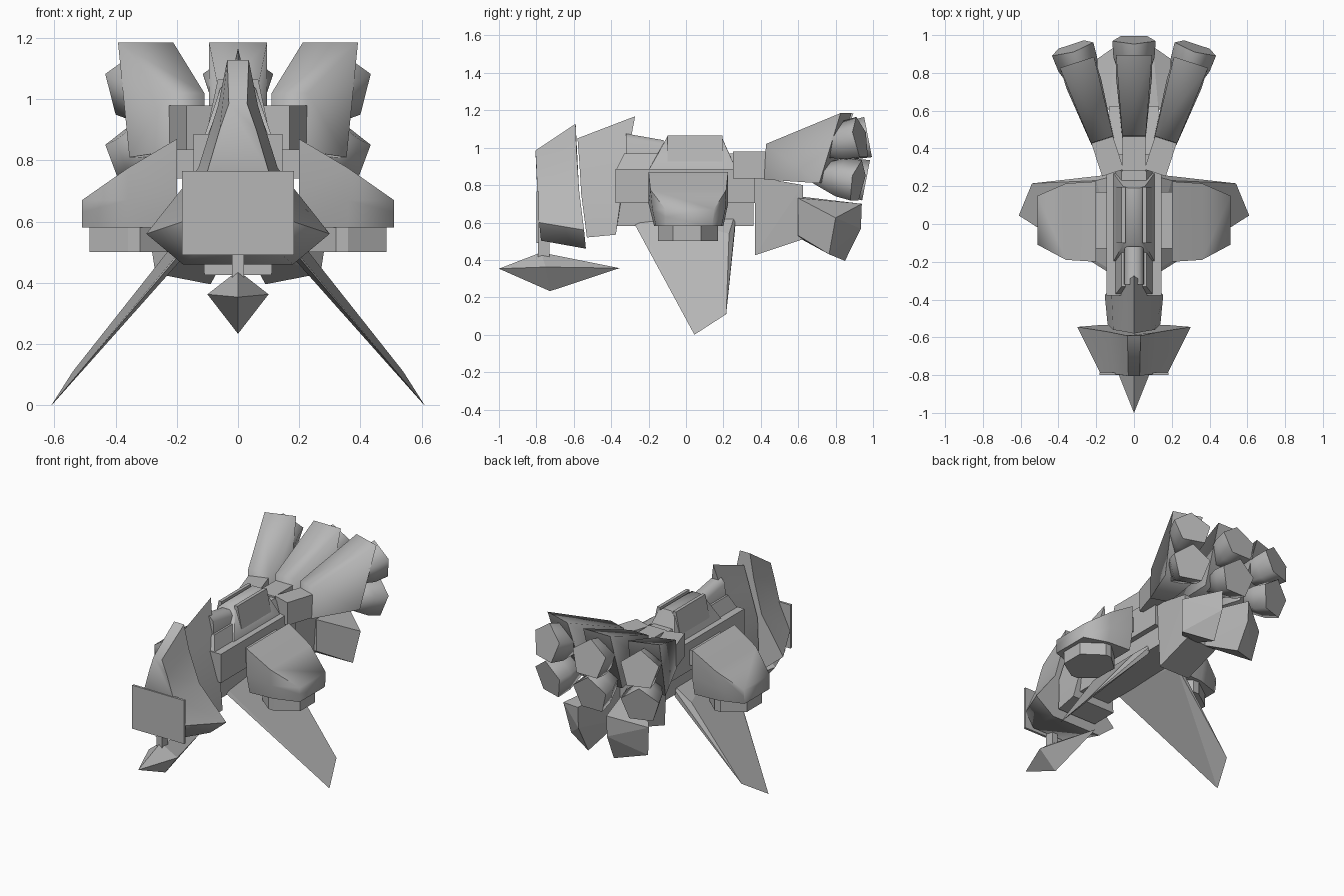
import bpy, bmesh
from math import sin, cos, pi, radians
from mathutils import Vector, Matrix

if "Cube" in bpy.data.objects:
    bpy.data.objects.remove(bpy.data.objects["Cube"])

metal = bpy.data.materials.new("dark_grey")
metal.diffuse_color = (.47, .47, .47, 1)
metal.use_nodes = True
metal.node_tree.nodes["Principled BSDF"].inputs["Base Color"].default_value = metal.diffuse_color


def finish(bm, name, mirror=False, smooth=None, matrix=None):
    if matrix is not None:
        bm.transform(matrix)
    bmesh.ops.recalc_face_normals(bm, faces=bm.faces)
    me = bpy.data.meshes.new(name)
    bm.to_mesh(me)
    bm.free()
    me.materials.append(metal)
    ob = bpy.data.objects.new(name, me)
    bpy.context.collection.objects.link(ob)
    if mirror:
        ob.modifiers.new("Mirror", 'MIRROR').use_mirror_merge = False
    if smooth:
        bpy.ops.object.select_all(action='DESELECT')
        ob.select_set(True)
        bpy.context.view_layer.objects.active = ob
        bpy.ops.object.shade_smooth_by_angle(angle=radians(smooth))
    return ob


def hull(name, pts, **kw):
    bm = bmesh.new()
    for p in pts:
        bm.verts.new(p)
    res = bmesh.ops.convex_hull(bm, input=bm.verts)
    junk = [g for g in res["geom_interior"] if isinstance(g, bmesh.types.BMVert)]
    bmesh.ops.delete(bm, geom=junk, context='VERTS')
    bmesh.ops.dissolve_limit(bm, angle_limit=0.02, verts=bm.verts, edges=bm.edges)
    return finish(bm, name, **kw)


def box(name, x, y, z, **kw):
    return hull(name, [(a, b, c) for a in x for b in y for c in z], **kw)


def loft(name, sections, **kw):
    bm = bmesh.new()
    rings = [[bm.verts.new(p) for p in s] for s in sections]
    n = len(rings[0])
    for a, b in zip(rings, rings[1:]):
        for i in range(n):
            j = (i + 1) % n
            bm.faces.new((a[i], a[j], b[j], b[i]))
    bm.faces.new(rings[0])
    bm.faces.new(rings[-1])
    return finish(bm, name, **kw)


def sym(half):
    # close a half section (x > 0) across the centre plane
    return half + [(-x, y, z) for x, y, z in reversed(half) if x > 0]


# Nose spike and its strut
hull("nose_spike", [(0, -1, .353), (0, -.355, .356), (0, -.775, .44), (0, -.727, .233),
                    (.1, -.75, .362), (-.1, -.75, .362)])
box("spike_strut", (-.02, .02), (-.79, -.73), (.41, .6))

# Head: front plate, front hood and crest behind it
box("front_plate", (-.183, .183), (-.80, -.785), (.49, .765))
loft("front_hood", [
    sym([(.03, -.805, .985), (.06, -.80, .9), (.1, -.795, .765), (.18, -.785, .6), (.13, -.775, .503)]),
    sym([(.035, -.59, 1.128), (.065, -.585, .98), (.13, -.572, .775), (.3, -.545, .56), (.18, -.535, .46)]),
], smooth=70)
loft("hood_crest", [
    sym([(0, -.58, 1.05), (.05, -.57, .92), (.11, -.56, .75), (.14, -.53, .52)]),
    sym([(0, -.272, 1.168), (.045, -.31, .97), (.12, -.35, .72), (.155, -.375, .535)]),
], smooth=70)

# Fuselage with a narrow spine and rounded dorsal hump
loft("fuselage", [
    sym([(.145, -.378, .887), (.145, -.378, .705), (.11, -.37, .705), (.11, -.37, .58)]),
    sym([(.145, .37, .887), (.145, .37, .705), (.11, .36, .705), (.11, .36, .58)]),
])
hull("spine", [(s * x, y, z) for s in (-1, 1) for x, y, z in
               [(.065, -.33, .97), (.065, .28, .97), (.1, -.375, .88), (.1, .3, .88)]])
loft("neck_ridge", [
    sym([(.025, -.32, 1.075), (.05, -.32, 1.045), (.055, -.32, .9)]),
    sym([(.025, -.12, 1.04), (.05, -.12, 1.01), (.055, -.12, .9)]),
], smooth=70)
hull("dorsal_hump", [(s * x, y, z) for s in (-1, 1) for x, y, z in
                     [(.03, -.1, 1.06), (.03, .19, 1.06), (.058, -.11, 1.035), (.058, .2, 1.035),
                      (.082, -.15, .96), (.082, .23, .96),
                      (.11, -.2, .88), (.11, .27, .88)]], smooth=60)
hull("dorsal_plate", [(x, y, z) for y in (-.1, .195) for x, z in
                      [(.045, 1.064), (.066, 1.064), (.06, .925), (.096, .925)]], mirror=True)
box("side_rail", (.13, .21), (-.13, .17), (.74, .835), mirror=True)

# Side pods with an eight-sided vent below
loft("side_pod", [
    [(.2, -.2, .87), (.2, .225, .87), (.2, .225, .7), (.2, .2, .58), (.2, -.17, .58), (.2, -.2, .7)],
    [(.36, -.19, .775), (.36, .215, .775), (.36, .21, .67), (.36, .19, .58), (.36, -.16, .58), (.36, -.18, .67)],
    [(.51, -.11, .67), (.51, .15, .67), (.51, .15, .63), (.51, .14, .58), (.51, -.11, .58), (.51, -.11, .63)],
], mirror=True, smooth=75)
hull("pod_vent", [(x, y, z) for z in (.5, .6) for x, y in
                  [(.485, -.07), (.485, .08), (.36, .17), (.36, -.15), (.32, .17), (.32, -.15),
                   (.22, -.07), (.22, .08)]], mirror=True)

# Downswept landing fins
hull("landing_fin", [(.05, -.285, .67), (.09, -.285, .61), (.05, .27, .67), (.11, .262, .56),
                     (.525, .215, .125), (.54, .215, .11), (.61, .045, 0), (.607, .045, .002),
                     (.2, .23, .54), (.15, -.2, .55)], mirror=True)

# Rear lower block and two splayed lower thrusters
hull("rear_block", [(s * x, y, z) for s in (-1, 1) for x, y, z in
                    [(.13, .37, .845), (.11, .37, .425), (.13, .625, .8), (.11, .625, .51)]])
hull("lower_thruster", [(.02, .6, .74), (.13, .6, .73), (.02, .6, .52), (.13, .6, .53),
                        (.3, .80, .625), (.27, .765, .43), (.09, .85, .395),
                        (.1, .94, .70), (.1, .935, .567)], mirror=True)


# Upper thrusters: neck, flared housing and two five-sided nozzles each
def nozzle(name, start, tilt, m, mirror):
    base = Matrix.Translation(start) @ Matrix.Rotation(radians(tilt), 4, 'X')
    rings = []
    for d, r in ((0, .06), (.15, .114), (.24, .121)):
        rings.append([base @ Vector((r * sin(2 * pi * i / 5), d, r * cos(2 * pi * i / 5)))
                      for i in range(5)])
    loft(name, rings, matrix=m, mirror=mirror, smooth=80)


def thruster(prefix, m, mirror):
    box(prefix + "_neck", (-.06, .06), (.28, .52), (.835, .98), matrix=m, mirror=mirror)
    loft(prefix + "_housing", [
        [(-.062, .465, 1.02), (.062, .465, 1.02), (.062, .455, .83), (-.062, .455, .83)],
        [(-.095, .895, 1.185), (.095, .895, 1.185), (.095, .775, .81), (-.095, .775, .81)],
    ], matrix=m, mirror=mirror, smooth=89)
    nozzle(prefix + "_upper_nozzle", (0, .74, 1.0), 11, m, mirror)
    nozzle(prefix + "_lower_nozzle", (0, .725, .86), -11, m, mirror)


thruster("centre_thruster", Matrix(), False)
side = Matrix.Translation((.118, .29, 0)) @ Matrix.Rotation(radians(-18), 4, 'Z') @ Matrix.Translation((0, -.3, 0))
thruster("side_thruster", side, True)
